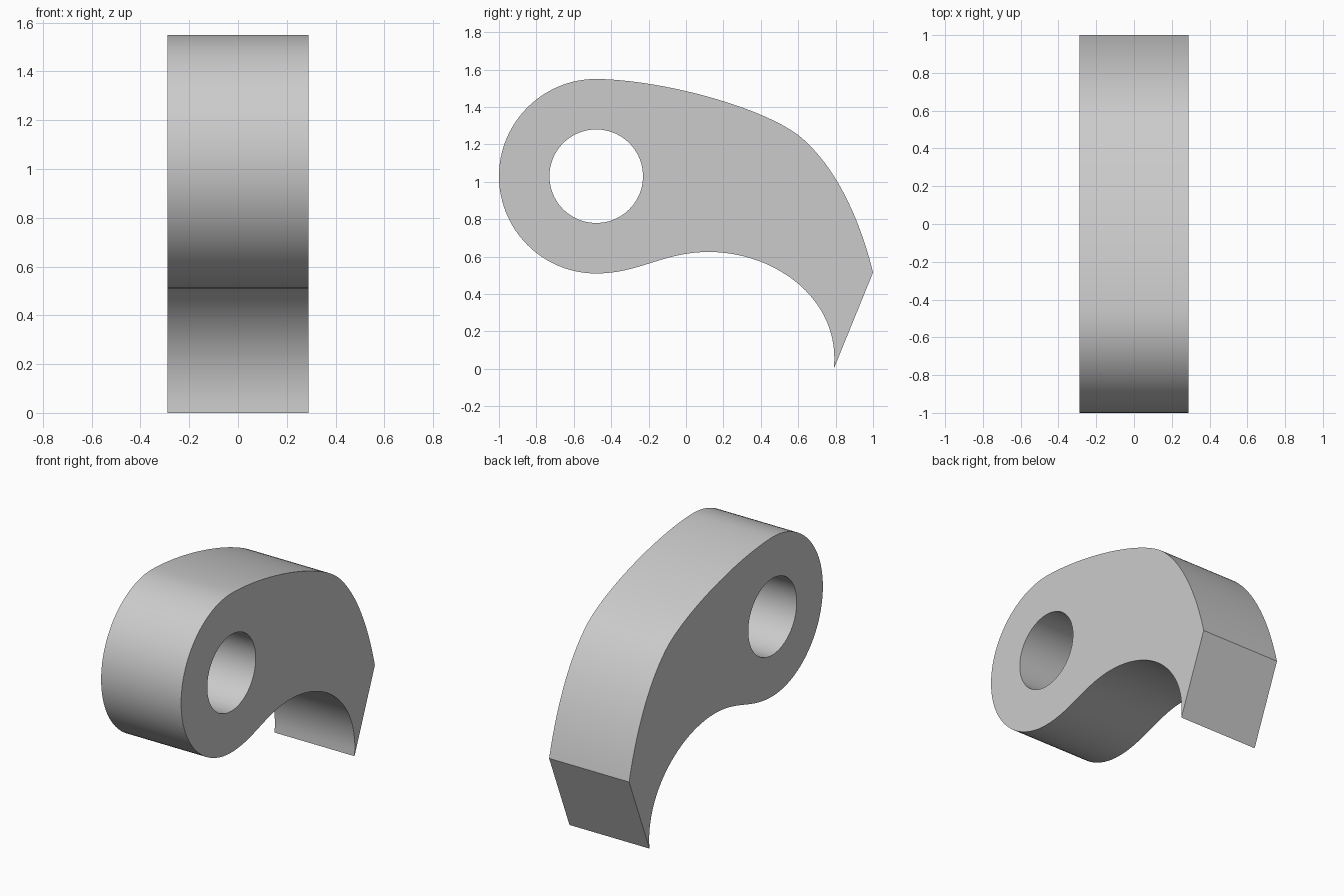
import bpy
from math import radians

cube = bpy.data.objects.get("Cube")
if cube:
    bpy.data.objects.remove(cube, do_unlink=True)

# Plain grey finish
grey = bpy.data.materials.new("plain grey")
grey.use_nodes = True
colour = (0.6, 0.6, 0.6, 1)
grey.diffuse_color = colour
grey.node_tree.nodes["Principled BSDF"].inputs["Base Color"].default_value = colour

HALF_WIDTH = 0.289
EYE = (-0.48, 1.03)      # centre of the rounded end and its bore
KAPPA = 0.5523           # handle length of a quarter circle


def add_loop(curve, knots):
    """Closed Bezier loop from (left handle, point, right handle) knots."""
    spline = curve.splines.new("BEZIER")
    spline.bezier_points.add(len(knots) - 1)
    spline.use_cyclic_u = True
    spline.resolution_u = 24
    for bp, (left, co, right) in zip(spline.bezier_points, knots):
        bp.handle_left_type = bp.handle_right_type = "FREE"
        bp.handle_left, bp.co, bp.handle_right = (*left, 0), (*co, 0), (*right, 0)


def circle_knot(radius, dy, dz, stretch=1):
    """Knot on a circle about the eye, running clockwise."""
    y, z = EYE[0] + radius * dy, EYE[1] + radius * dz
    k = radius * KAPPA
    return ((y - k * dz, z + k * dy), (y, z),
            (y + stretch * k * dz, z - stretch * k * dy))


curve = bpy.data.curves.new("hook_profile", "CURVE")
curve.dimensions = "2D"
curve.fill_mode = "BOTH"
curve.extrude = HALF_WIDTH

# Outline: rounded end, sloping back, cut tip, hollow underside
bottom, left, top = (circle_knot(0.52, *d) for d in ((0, -1), (-1, 0), (0, 1)))
bottom = ((-0.25, 0.51), bottom[1], bottom[2])
top = (top[0], top[1], (-0.12, 1.545))
add_loop(curve, [
    bottom, left, top,
    ((0.40, 1.40), (0.60, 1.25), (0.80, 1.09)),
    ((0.93, 0.80), (1.00, 0.515), (0.93, 0.343)),
    ((0.86, 0.172), (0.79, 0.00), (0.83, 0.36)),
    ((0.49, 0.625), (0.12, 0.625), (-0.12, 0.625)),
])

# Round bore through the eye
add_loop(curve, [circle_knot(0.25, *d) for d in ((0, -1), (-1, 0), (0, 1), (1, 0))])

# Stand the profile upright and turn it into a mesh
hook = bpy.data.objects.new("hook_body", curve)
hook.rotation_euler = (radians(90), 0, radians(90))
bpy.context.collection.objects.link(hook)
bpy.ops.object.select_all(action="DESELECT")
hook.select_set(True)
bpy.context.view_layer.objects.active = hook
bpy.ops.object.convert(target="MESH")
hook = bpy.context.object
hook.name = "hook_body"
bpy.ops.object.transform_apply(location=False, rotation=True, scale=False)

# Weld the side walls to the flat cheeks
bpy.ops.object.mode_set(mode="EDIT")
bpy.ops.mesh.select_all(action="SELECT")
bpy.ops.mesh.remove_doubles(threshold=0.0005)
bpy.ops.mesh.normals_make_consistent(inside=False)
bpy.ops.object.mode_set(mode="OBJECT")

hook.data.materials.clear()
hook.data.materials.append(grey)
bpy.ops.object.shade_smooth_by_angle(angle=radians(30))
